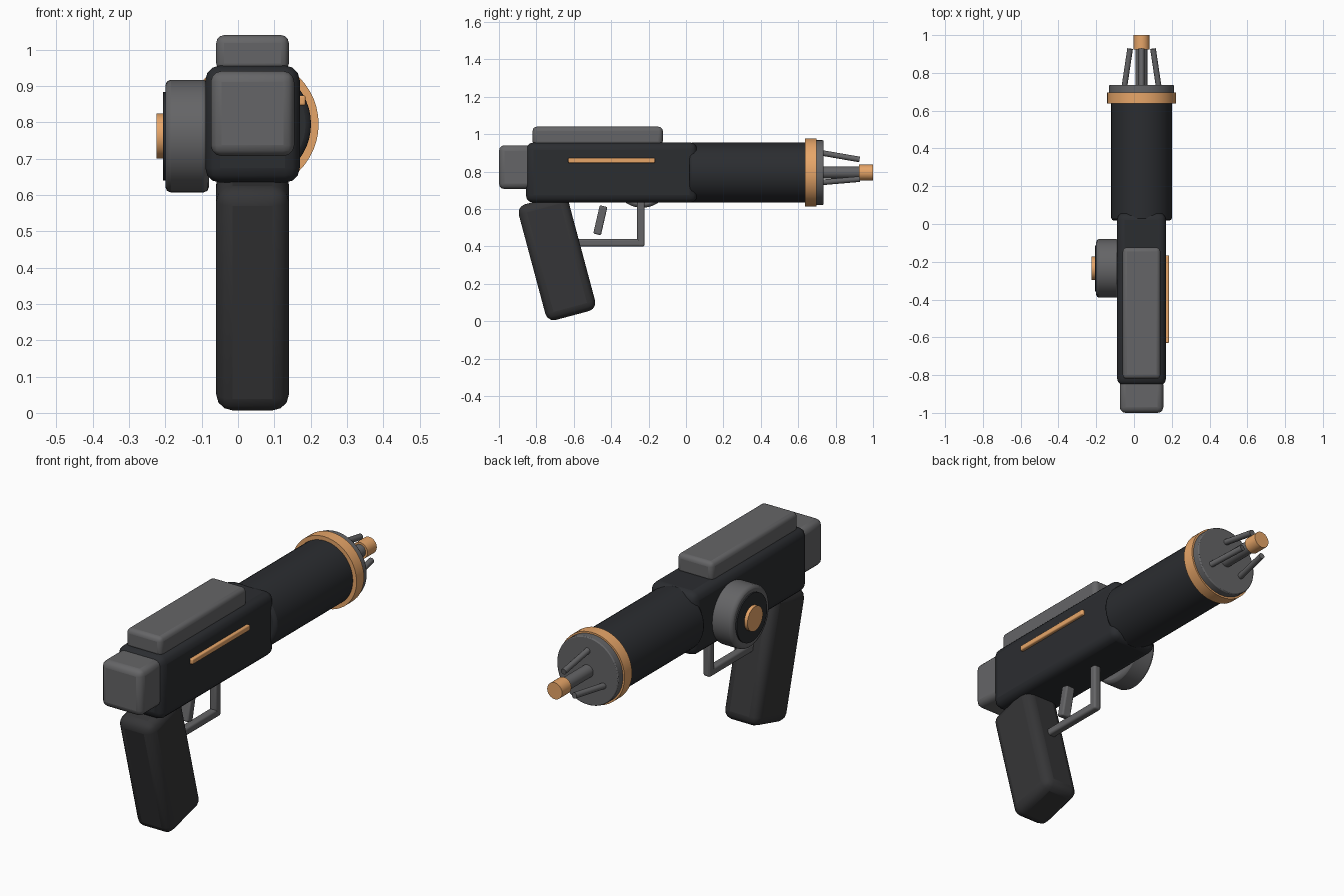
import bpy
from math import radians, sin, cos
from mathutils import Vector

if "Cube" in bpy.data.objects:
    bpy.data.objects.remove(bpy.data.objects["Cube"])

CX, CZ = 0.04, 0.795  # barrel axis


def material(name, r, g, b):
    m = bpy.data.materials.new(name)
    m.diffuse_color = (r, g, b, 1)
    m.use_nodes = True
    m.node_tree.nodes["Principled BSDF"].inputs["Base Color"].default_value = m.diffuse_color
    return m


DARK = material("dark_metal", 0.024, 0.026, 0.03)
GRIP = material("grip_rubber", 0.036, 0.036, 0.038)
GREY = material("grey_metal", 0.13, 0.13, 0.135)
COPPER = material("copper", 0.8, 0.38, 0.14)


def finish(o, name, mat, bevel, segments=3):
    o.name = name
    o.data.materials.append(mat)
    bpy.ops.object.transform_apply(location=False, rotation=False, scale=True)
    if bevel:
        b = o.modifiers.new("bevel", 'BEVEL')
        b.width, b.segments = bevel, segments
        b.limit_method, b.angle_limit = 'ANGLE', radians(40)
    bpy.ops.object.shade_smooth_by_angle(angle=radians(35))
    return o


def box(name, centre, size, mat, bevel, tilt=0):
    bpy.ops.mesh.primitive_cube_add(size=1, location=centre,
                                    rotation=(radians(tilt), 0, 0))
    o = bpy.context.object
    o.scale = size
    return finish(o, name, mat, bevel)


def rod(name, p, q, r, mat, bevel=0, sides=48):
    p, q = Vector(p), Vector(q)
    d = q - p
    bpy.ops.mesh.primitive_cylinder_add(
        vertices=sides, radius=r, depth=d.length, location=(p + q) / 2,
        rotation=d.to_track_quat('Z', 'Y').to_euler())
    return finish(bpy.context.object, name, mat, bevel, 2)


def barrel_part(name, y0, y1, r, mat, bevel=0, sides=48):
    return rod(name, (CX, y0, CZ), (CX, y1, CZ), r, mat, bevel, sides)


# Receiver, rear block, top rail and grip
box("receiver", (CX, -0.398, CZ), (0.26, 0.916, 0.322), DARK, 0.04)
box("rear_block", (CX, -0.91, 0.824), (0.23, 0.18, 0.234), GREY, 0.03)
box("top_rail", (CX, -0.472, 0.99), (0.2, 0.696, 0.1), GREY, 0.022)
box("grip", (CX, -0.69, 0.34), (0.2, 0.275, 0.64), GRIP, 0.045, tilt=15)

# Trigger and guard
box("trigger", (CX, -0.458, 0.54), (0.05, 0.042, 0.155), GREY, 0.008, tilt=-13)
box("guard_front", (CX, -0.241, 0.53), (0.04, 0.04, 0.26), GREY, 0.01)
box("guard_bottom", (CX, -0.4, 0.42), (0.04, 0.358, 0.04), GREY, 0.01)

# Copper strip on the right side
box("side_strip", (0.173, -0.398, 0.86), (0.026, 0.464, 0.028), COPPER, 0.006)

# Round dial on the left side
for name, x0, x1, r, mat, bev in (
        ("dial", -0.08, -0.2, 0.155, GREY, 0.015),
        ("dial_face", -0.19, -0.207, 0.122, DARK, 0),
        ("dial_button", -0.2, -0.225, 0.062, COPPER, 0)):
    rod(name, (x0, -0.235, 0.762), (x1, -0.235, 0.762), r, mat, bev)

# Barrel, collar and muzzle plate
barrel_part("barrel", 0.018, 0.66, 0.161, DARK, 0.015)
barrel_part("collar_ring", 0.637, 0.697, 0.182, COPPER)
barrel_part("muzzle_plate", 0.69, 0.735, 0.173, GREY, 0.005)

# Emitter: central rod, tip and three converging prongs
barrel_part("emitter_rod", 0.72, 0.93, 0.032, GREY, sides=24)
barrel_part("emitter_tip", 0.925, 1.0, 0.042, COPPER, sides=24)
for i in range(3):
    a = radians(90 + 120 * i)
    u = Vector((cos(a), 0, sin(a)))
    rod(f"prong_{i + 1}", Vector((CX, 0.72, CZ)) + u * 0.106,
        Vector((CX, 0.928, CZ)) + u * 0.07, 0.015, GREY, sides=12)
